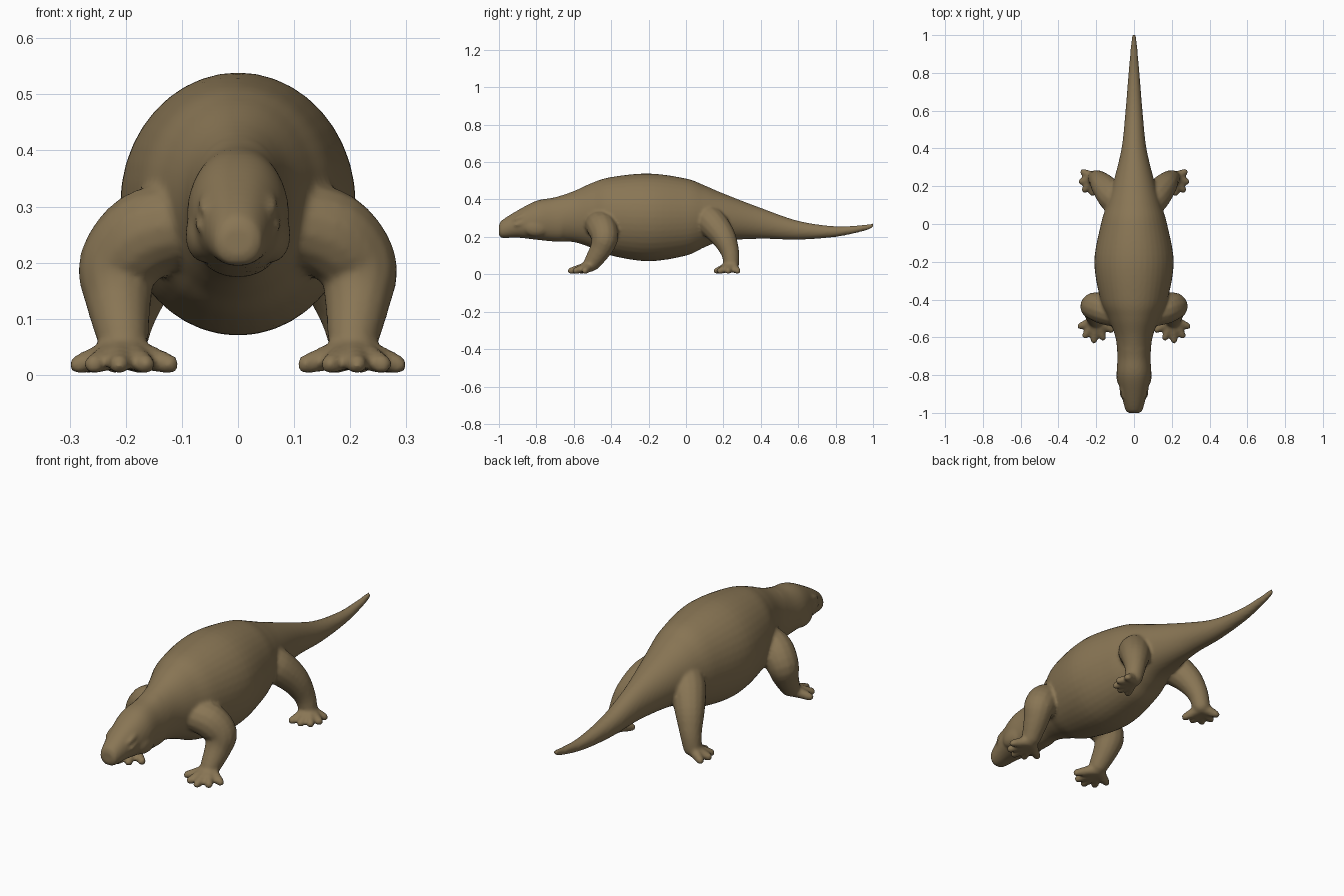
import bpy, bmesh
from math import cos, sin, pi, copysign
from mathutils import Vector, Matrix

cube = bpy.data.objects.get("Cube")
if cube:
    bpy.data.objects.remove(cube, do_unlink=True)


def spline(points, steps):
    """Smooth curve through points of any dimension."""
    pts = [Vector(p) for p in points]
    pts = [pts[0]] + pts + [pts[-1]]
    out = []
    for a, b, c, d in zip(pts, pts[1:], pts[2:], pts[3:]):
        for i in range(steps):
            t = i / steps
            out.append(b + (c - a) * t / 2 + (a * 2 - b * 5 + c * 4 - d) * t**2 / 2
                       + (b * 3 - a - c * 3 + d) * t**3 / 2)
    return out + [pts[-1]]


def loft(bm, rings):
    """Closed skin over rings of coordinates."""
    rings = [[bm.verts.new(co) for co in ring] for ring in rings]
    for a, b in zip(rings, rings[1:]):
        for i in range(len(a)):
            j = (i + 1) % len(a)
            bm.faces.new((a[i], a[j], b[j], b[i]))
    bm.faces.new(reversed(rings[0]))
    bm.faces.new(rings[-1])


def trunk(bm, stations, sides=40):
    """Loft through (y, half width, bottom, top) stations."""
    rings = []
    for y, width, low, high in stations:
        power = 0.86 if y < -0.65 else 1.0
        ring = []
        for i in range(sides):
            c, s = cos(2 * pi * i / sides), sin(2 * pi * i / sides)
            x = width * copysign(abs(c) ** power, c)
            z = (low + high) / 2 + (high - low) / 2 * copysign(abs(s) ** power, s)
            if y < -0.65 and s > 0:
                x *= 1 - 0.12 * s
            ring.append((x, y, z))
        rings.append(ring)
    loft(bm, rings)


def limb(bm, path, side, steps=4, sides=14):
    """Round-ended tube along (x, y, z, radius) points."""
    curve = spline([(x * side, y, z, r) for x, y, z, r in path], steps)
    spots = [(p.to_3d(), p.w) for p in curve]
    (first, r0), (last, r1) = spots[0], spots[-1]
    start = (spots[1][0] - first).normalized()
    end = (last - spots[-2][0]).normalized()
    bends = [k * pi / 8 for k in (1, 2, 3, 3.8)]
    spots = ([(first - start * r0 * sin(a), r0 * cos(a)) for a in reversed(bends)]
             + spots + [(last + end * r1 * sin(a), r1 * cos(a)) for a in bends])
    u = Vector((.3, .5, .8))
    rings = []
    for i, (centre, r) in enumerate(spots):
        ahead = spots[min(i + 1, len(spots) - 1)][0]
        t = (ahead - spots[max(i - 1, 0)][0]).normalized()
        u = (u - t * u.dot(t)).normalized()
        v = t.cross(u)
        rings.append([centre + (u * cos(a) + v * sin(a)) * r
                      for a in (2 * pi * k / sides for k in range(sides))])
    loft(bm, rings)


def foot(bm, ankle, tips, side):
    ax, ay = ankle
    for x, y in tips:
        limb(bm, [(ax, ay, .045, .032), ((ax + x) / 2, (ay + y) / 2, .032, .024),
                  (x, y, .019, .018)], side)


def ball(bm, centre, size, turn=0.0):
    matrix = (Matrix.Translation(centre) @ Matrix.Rotation(turn, 4, 'X')
              @ Matrix.Diagonal((*size, 1)))
    bmesh.ops.create_icosphere(bm, subdivisions=3, radius=1, matrix=matrix)


# Head, torso and tail
STATIONS = [(-1, .028, .215, .262), (-.985, .045, .195, .288), (-.9, .068, .196, .342),
            (-.8, .09, .185, .393), (-.7, .088, .175, .412), (-.6, .098, .172, .445),
            (-.5, .135, .14, .49), (-.4, .178, .1, .52), (-.2, .21, .07, .539),
            (0, .175, .1, .512), (.1, .145, .145, .475), (.2, .115, .178, .432),
            (.4, .066, .19, .355), (.6, .045, .185, .286), (.8, .029, .2, .257),
            (.95, .016, .231, .265), (1, .01, .25, .274)]
FRONT_LEG = [(.1, -.47, .27, .075), (.165, -.45, .25, .08), (.212, -.435, .195, .073),
             (.213, -.455, .135, .06), (.205, -.5, .065, .046)]
HIND_LEG = [(.065, .1, .31, .075), (.11, .14, .275, .08), (.16, .2, .2, .067),
            (.19, .235, .12, .05), (.205, .243, .055, .042)]
FRONT_TIPS = [(.122, -.56), (.165, -.6), (.212, -.615), (.257, -.59), (.283, -.54)]
HIND_TIPS = [(.175, .165), (.22, .165), (.26, .182), (.277, .225), (.268, .275)]

bm = bmesh.new()
trunk(bm, spline(STATIONS, 6))
for side in (1, -1):
    limb(bm, FRONT_LEG, side)
    foot(bm, (.205, -.51), FRONT_TIPS, side)
    limb(bm, HIND_LEG, side)
    foot(bm, (.21, .245), HIND_TIPS, side)
    # Brow and lower lid with the eye hollow between them
    ball(bm, (side * .058, -.885, .306), (.014, .045, .011), .35)
    ball(bm, (side * .066, -.885, .272), (.012, .035, .011), .35)
    # Cheek
    ball(bm, (side * .06, -.8, .25), (.034, .07, .05))
bmesh.ops.recalc_face_normals(bm, faces=bm.faces)
mesh = bpy.data.meshes.new("lizard_body")
bm.to_mesh(mesh)
bm.free()
body = bpy.data.objects.new("lizard_body", mesh)
bpy.context.collection.objects.link(body)

# Skin colour
colour = (0.25, 0.18, 0.09, 1)
material = bpy.data.materials.new("olive brown")
material.use_nodes = True
material.diffuse_color = colour
material.node_tree.nodes["Principled BSDF"].inputs["Base Color"].default_value = colour
mesh.materials.append(material)

# Fuse the parts into one smooth skin
skin = body.modifiers.new("fuse", 'REMESH')
skin.mode = 'VOXEL'
skin.voxel_size = 0.008
skin.use_smooth_shade = True
soften = body.modifiers.new("soften", 'SMOOTH')
soften.factor = 0.5
soften.iterations = 5
